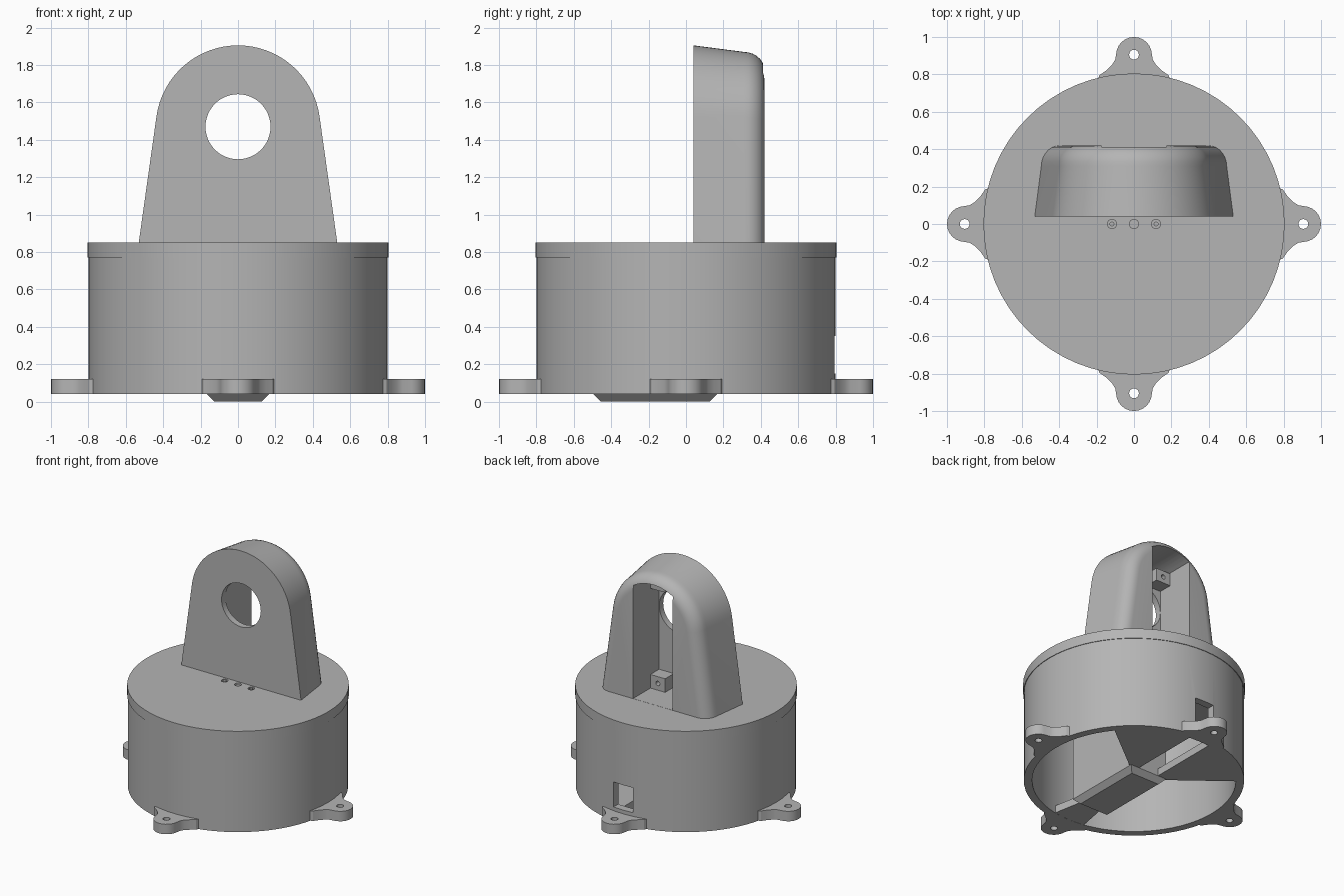
import bpy, bmesh, math
from math import sin, cos, pi, radians

cube = bpy.data.objects.get("Cube")
if cube:
    bpy.data.objects.remove(cube, do_unlink=True)

grey = bpy.data.materials.new("light_grey_plastic")
grey.use_nodes = True
colour = (0.46, 0.46, 0.46, 1)
grey.diffuse_color = colour
grey.node_tree.nodes["Principled BSDF"].inputs["Base Color"].default_value = colour


def loft(name, rings):
    """Closed solid through a list of equal-length point rings."""
    bm = bmesh.new()
    loops = [[bm.verts.new(p) for p in ring] for ring in rings]
    n = len(loops[0])
    for a, b in zip(loops, loops[1:]):
        for i in range(n):
            j = (i + 1) % n
            bm.faces.new((a[i], a[j], b[j], b[i]))
    bm.faces.new(loops[0])
    bm.faces.new(loops[-1])
    bmesh.ops.recalc_face_normals(bm, faces=bm.faces)
    mesh = bpy.data.meshes.new(name)
    bm.to_mesh(mesh)
    bm.free()
    mesh.materials.append(grey)
    obj = bpy.data.objects.new(name, mesh)
    bpy.context.collection.objects.link(obj)
    return obj


def prism(name, outline, z0, z1):
    return loft(name, [[(x, y, z) for x, y in outline] for z in (z0, z1)])


def box(name, x0, x1, y0, y1, z0, z1):
    return prism(name, [(x0, y0), (x1, y0), (x1, y1), (x0, y1)], z0, z1)


def circle(r, n, cx=0, cy=0):
    return [(cx + r * cos(2 * pi * i / n), cy + r * sin(2 * pi * i / n)) for i in range(n)]


def cut(obj, cutters):
    """Subtract each cutter, then delete it."""
    for c in cutters:
        c.hide_render = True
        mod = obj.modifiers.new("cut", 'BOOLEAN')
        mod.operation, mod.solver, mod.object = 'DIFFERENCE', 'EXACT', c
        bpy.context.view_layer.update()
        mesh = bpy.data.meshes.new_from_object(
            obj.evaluated_get(bpy.context.evaluated_depsgraph_get()))
        obj.modifiers.clear()
        obj.data = mesh
        bpy.data.objects.remove(c, do_unlink=True)


def smooth(obj, angle=30):
    bpy.ops.object.select_all(action='DESELECT')
    obj.select_set(True)
    bpy.context.view_layer.objects.active = obj
    bpy.ops.object.shade_smooth_by_angle(angle=radians(angle))


# Drum wall with a port window at the back
drum = prism("drum_wall", circle(0.8, 64), 0.04, 0.8)
cut(drum, [prism("bore", circle(0.74, 64), -0.1, 1),
           box("port", -0.085, 0.085, 0.6, 0.95, 0.15, 0.35)])
smooth(drum)

# Lid with three small indicator holes
lid = prism("lid", circle(0.805, 64), 0.77, 0.85)
cut(lid, [prism("pin", circle(0.025, 16, x), 0.835, 1) for x in (-0.118, 0, 0.118)])
smooth(lid)
for x in (-0.118, 0.118):
    smooth(prism("indicator_pin", circle(0.013, 12, x), 0.82, 0.849))

# Four mounting ears
side = [(0.76, 0.2), (0.795, 0.185), (0.82, 0.15), (0.85, 0.118), (0.88, 0.1)]
tip = [(0.905 + 0.095 * cos(a), 0.095 * sin(a))
       for a in [radians(75 - 15 * i) for i in range(11)]]
ear_outline = side + tip + [(x, -y) for x, y in reversed(side)]
for k, label in enumerate(("left", "back", "right", "front")):
    ear = prism("ear_" + label, ear_outline, 0.04, 0.12)
    cut(ear, [prism("screw", circle(0.026, 20, 0.905), 0, 0.2)])
    ear.rotation_euler.z = k * pi / 2
    smooth(ear)

# Bottom webs: two rear wedges beside a slot, and a front strut
wedge = [(0.09, 0.15), (0.17, 0.15), (0.58, 0.47)]
wedge += [(0.76 * cos(a), 0.76 * sin(a)) for a in [radians(39 + 11 * i) for i in range(5)]]
wedge.append((0.09, 0.755))
for s, label in ((1, "left"), (-1, "right")):
    prism("rear_web_" + label, [(s * x, y) for x, y in wedge], 0.041, 0.1)
prism("front_strut", [(-0.09, -0.48), (-0.14, -0.75), (0.14, -0.75), (0.09, -0.48)], 0.041, 0.1)


# Battery tray with bevelled underside
def rect(i, z):
    return [(-0.165 + i, -0.495 + i, z), (0.165 - i, -0.495 + i, z),
            (0.165 - i, 0.165 - i, z), (-0.165 + i, 0.165 - i, z)]


loft("battery_tray", [rect(0.04, 0), rect(0, 0.04), rect(0, 0.6)])


# Upright lug: drafted arch with a rounded back edge
def arch(inset, y):
    r, t, cz, z0 = 0.44 - inset, radians(8), 1.465, 0.83
    arc = [(r * cos(a), cz + r * sin(a))
           for a in [t + (pi - 2 * t) * i / 32 for i in range(33)]]
    foot = arc[0][0] + (arc[0][1] - z0) * math.tan(t)
    return [(x, y, z) for x, z in [(foot, z0)] + arc + [(-foot, z0)]]


rings = [arch(0, 0.04), arch(0.035, 0.31)]
for i in range(1, 8):
    a = pi / 2 * i / 7
    rings.append(arch(0.135 - 0.1 * cos(a), 0.31 + 0.11 * sin(a)))
lug = loft("lug", rings)

# Round eye and open rear channel
eye = [[(x, y, z) for x, z in circle(0.174, 48, 0, 1.47)] for y in (-0.1, 0.3)]
top = [(0.335 * sin(a), 1.47 + 0.335 * cos(a))
       for a in [radians(-31.5 + 63 * i / 12) for i in range(13)]]
channel = [(-0.175, 0.851)] + top + [(0.175, 0.851)]
cut(lug, [loft("eye", eye),
          loft("channel", [[(x, y, z) for x, z in channel] for y in (0.09, 0.6)])])
smooth(lug, 25)

# Screw blocks inside the channel
for s, label in ((1, "left"), (-1, "right")):
    for z, h, level in ((0.85, 0.11, "lower"), (1.65, 0.1, "upper")):
        x0, x1 = sorted((s * 0.045, s * 0.176))
        block = box(level + "_block_" + label, x0, x1, 0.085, 0.2, z, z + h)
        hole = [[(x, y, w) for x, w in circle(0.018, 16, s * 0.11, z + h / 2)]
                for y in (0.12, 0.3)]
        cut(block, [loft("hole", hole)])
        smooth(block)
